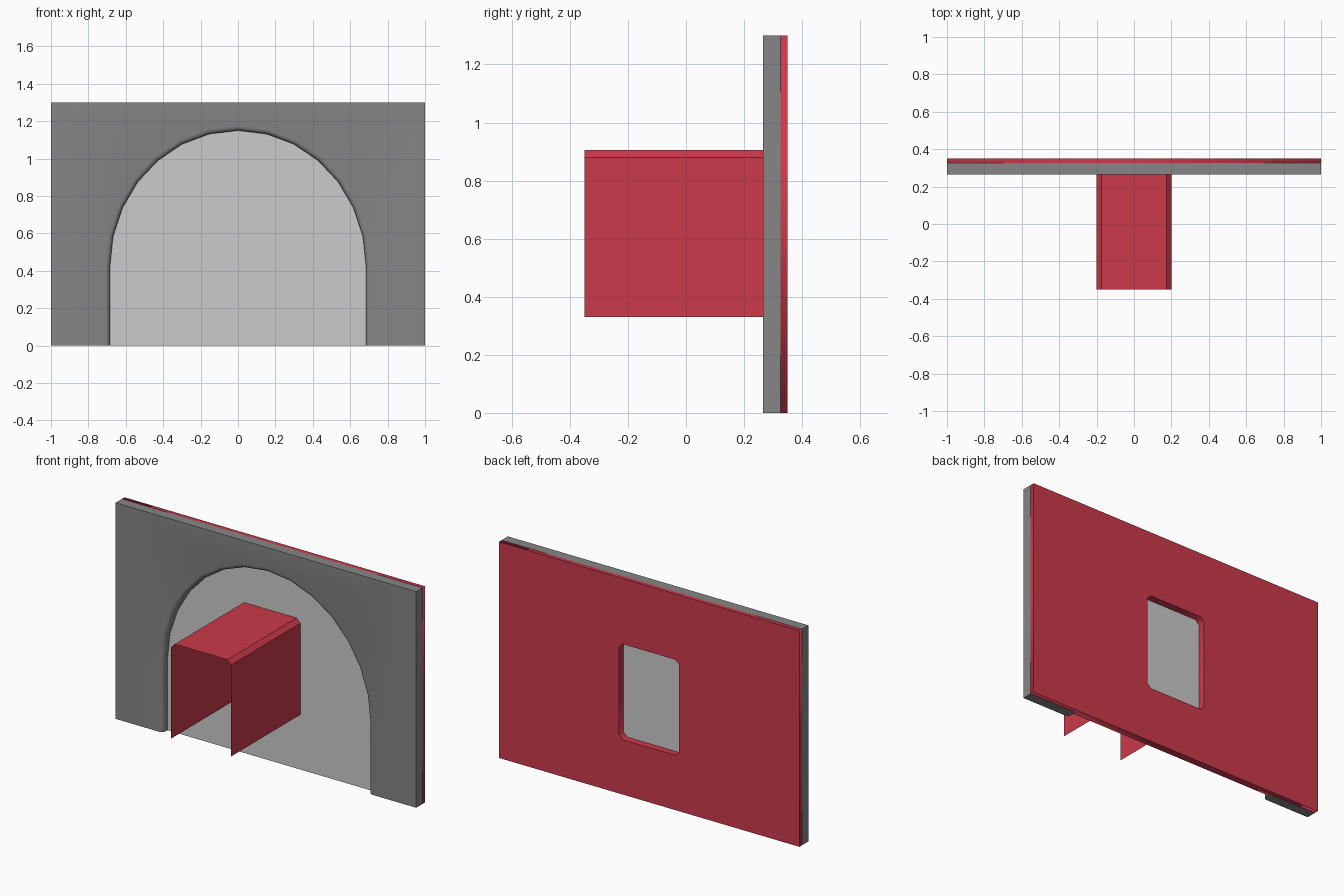
import bpy, bmesh, math

cube = bpy.data.objects.get("Cube")
if cube:
    bpy.data.objects.remove(cube, do_unlink=True)

HEIGHT = 1.3
FRONT, PANEL, JOINT, BACK = 0.265, 0.308, 0.325, 0.35


def material(name, color):
    m = bpy.data.materials.new(name)
    m.use_nodes = True
    m.diffuse_color = (*color, 1)
    m.node_tree.nodes["Principled BSDF"].inputs["Base Color"].default_value = (*color, 1)
    return m


grey = material("wall grey", (0.24, 0.24, 0.24))
pale = material("pale grey", (0.60, 0.60, 0.60))
red = material("red", (0.60, 0.042, 0.07))


def arch(offset=0):
    """Outline of the arched opening, from its right foot to its left foot."""
    a, b, spring, steps = 0.685 + offset, 0.73 + offset, 0.42, 14
    curve = [(-a * math.cos(math.pi * i / steps),
              spring + b * math.sin(math.pi * i / steps)) for i in range(steps + 1)]
    return [(-a, 0)] + curve + [(a, 0)]


def loft(name, sections, mat, closed=True, caps=True):
    """Join matching x-z outlines placed at successive y depths."""
    bm = bmesh.new()
    rings = [[bm.verts.new((x, y, z)) for x, z in pts] for y, pts in sections]
    count = len(rings[0])
    for r, s in zip(rings, rings[1:]):
        for i in range(count if closed else count - 1):
            j = (i + 1) % count
            bm.faces.new((r[i], r[j], s[j], s[i]))
    if caps:
        bm.faces.new(rings[0])
        if len(rings) > 1:
            bm.faces.new(rings[-1][::-1])
    bmesh.ops.recalc_face_normals(bm, faces=bm.faces)
    mesh = bpy.data.meshes.new(name)
    bm.to_mesh(mesh)
    bm.free()
    mesh.materials.append(mat)
    obj = bpy.data.objects.new(name, mesh)
    bpy.context.collection.objects.link(obj)
    return obj


def select_only(obj):
    bpy.ops.object.select_all(action='DESELECT')
    obj.select_set(True)
    bpy.context.view_layer.objects.active = obj


def pierced_slab(name, outlines, y0, y1, mat):
    """Slab filled between an outer x-z outline and the holes inside it."""
    curve = bpy.data.curves.new(name, 'CURVE')
    curve.dimensions = '2D'
    curve.fill_mode = 'BOTH'
    curve.extrude = (y1 - y0) / 2
    for pts in outlines:
        spline = curve.splines.new('POLY')
        spline.points.add(len(pts) - 1)
        for p, (x, z) in zip(spline.points, pts):
            p.co = (x, z, 0, 1)
        spline.use_cyclic_u = True
    curve.materials.append(mat)
    obj = bpy.data.objects.new(name, curve)
    bpy.context.collection.objects.link(obj)
    obj.location.y = (y0 + y1) / 2
    obj.rotation_euler.x = math.pi / 2
    select_only(obj)
    bpy.ops.object.convert(target='MESH')


# Front wall with a rounded lip around the arch
def wall_outline(offset):
    return [(-1, 0), (-1, HEIGHT), (1, HEIGHT), (1, 0)] + arch(offset)[::-1]


lip, steps = 0.025, 4
sections = []
for i in range(steps + 1):
    t = math.pi / 2 * i / steps
    sections.append((FRONT + lip * (1 - math.cos(t)), wall_outline(lip * (1 - math.sin(t)))))
sections.append((JOINT, wall_outline(0)))
wall = loft("arched_wall", sections, grey)
select_only(wall)
bpy.ops.object.shade_smooth_by_angle(angle=math.radians(35))

# Pale sheet closing the arch
loft("arch_panel", [(PANEL - 0.001, arch())], pale)

# Red backing plate and the part of it that fills the arch
w, c, low, top = 0.2, 0.025, 0.33, 0.905
window = [(-w, low + c), (-w, top - c), (-w + c, top), (w - c, top),
          (w, top - c), (w, low + c), (w - c, low), (-w + c, low)]
plate = [(-1, 0), (1, 0), (1, HEIGHT), (-1, HEIGHT)]
pierced_slab("back_plate", [plate, window], JOINT, BACK, red)
pierced_slab("arch_backing", [arch(), window], PANEL, JOINT, red)

# Thin hood projecting forward, open below and at the ends
hood = [(-w, low)] + window[1:5] + [(w, low)]
loft("hood", [(-BACK, hood), (PANEL, hood)], red, closed=False, caps=False)
